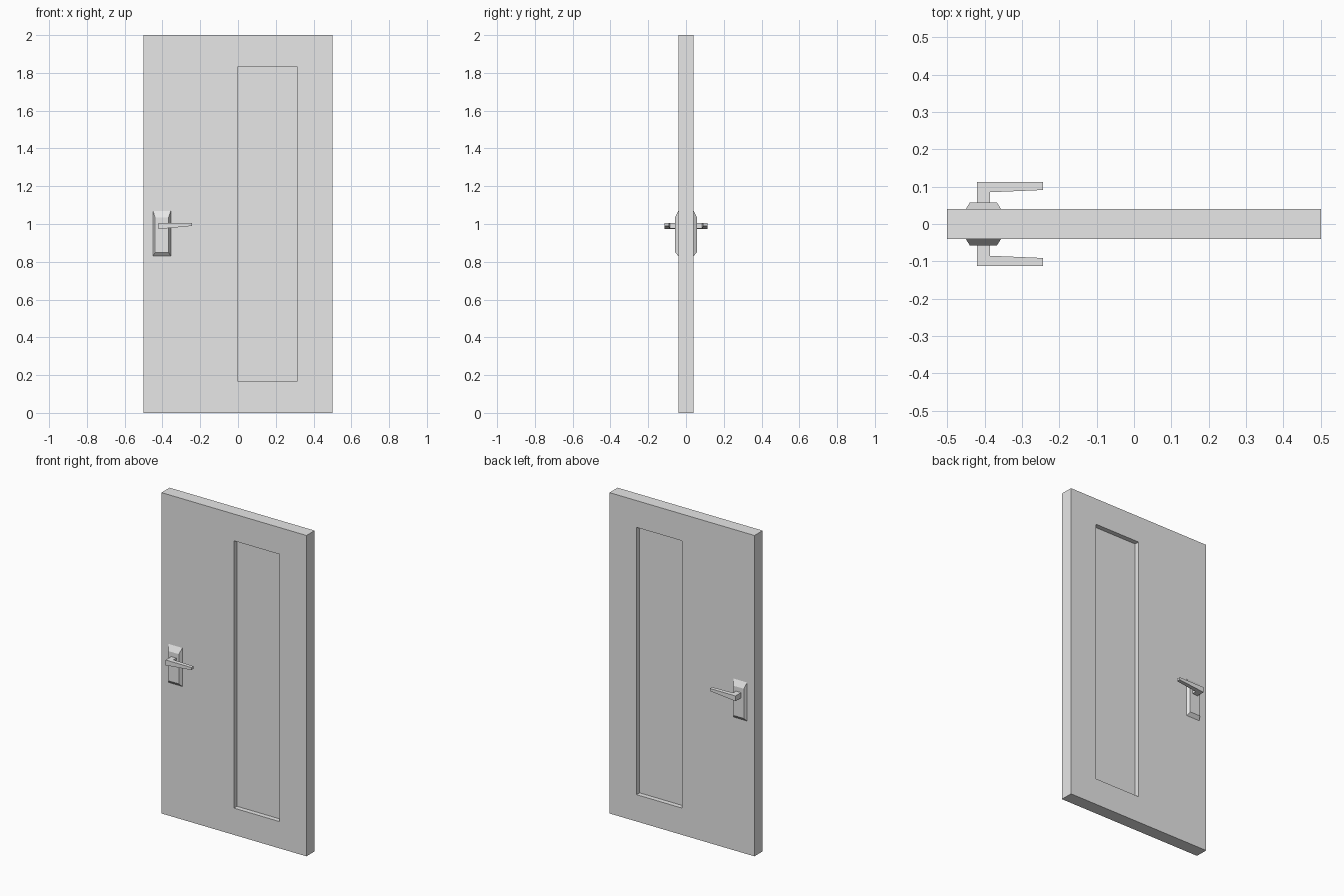
import bpy
import bmesh
from mathutils import Vector

if "Cube" in bpy.data.objects:
    bpy.data.objects.remove(bpy.data.objects["Cube"], do_unlink=True)

GREY = (0.8, 0.8, 0.8, 1.0)
grey = bpy.data.materials.new("plain_grey")
grey.use_nodes = True
grey.diffuse_color = GREY
grey.node_tree.nodes["Principled BSDF"].inputs["Base Color"].default_value = GREY


def finish(bm, name):
    bmesh.ops.recalc_face_normals(bm, faces=bm.faces)
    mesh = bpy.data.meshes.new(name)
    bm.to_mesh(mesh)
    bm.free()
    mesh.materials.append(grey)
    obj = bpy.data.objects.new(name, mesh)
    bpy.context.collection.objects.link(obj)


def loft(name, lower, upper):
    """Solid between two matching loops of points."""
    bm = bmesh.new()
    a = [bm.verts.new(p) for p in lower]
    b = [bm.verts.new(p) for p in upper]
    bm.faces.new(a)
    bm.faces.new(b)
    for i in range(len(a)):
        j = (i + 1) % len(a)
        bm.faces.new((a[i], a[j], b[j], b[i]))
    finish(bm, name)


def rect(x0, x1, z0, z1, y):
    return [(x0, y, z0), (x1, y, z0), (x1, y, z1), (x0, y, z1)]


# Door leaf with a tall recessed panel on both faces
HALF = 0.04
RECESS = 0.03
PX0, PX1, PZ0, PZ1 = 0.0, 0.313, 0.167, 1.833

bm = bmesh.new()
bmesh.ops.create_cube(bm, size=1)
bmesh.ops.scale(bm, vec=(1, 2 * HALF, 2), verts=bm.verts)
bmesh.ops.translate(bm, vec=(0, 0, 1), verts=bm.verts)
for co, no in (((PX0, 0, 0), (1, 0, 0)), ((PX1, 0, 0), (1, 0, 0)),
               ((0, 0, PZ0), (0, 0, 1)), ((0, 0, PZ1), (0, 0, 1))):
    bmesh.ops.bisect_plane(bm, geom=bm.verts[:] + bm.edges[:] + bm.faces[:],
                           plane_co=co, plane_no=no)
bm.normal_update()
panels = []
for f in bm.faces:
    c = f.calc_center_median()
    if abs(f.normal.y) > 0.9 and PX0 < c.x < PX1 and PZ0 < c.z < PZ1:
        panels.append(f)
for f in bmesh.ops.extrude_discrete_faces(bm, faces=panels)["faces"]:
    inward = -1 if f.calc_center_median().y > 0 else 1
    bmesh.ops.translate(bm, vec=Vector((0, inward * RECESS, 0)), verts=f.verts)
finish(bm, "door_leaf")


# Lever underside rises toward its tip
def underside(x):
    return 0.973 + (x + 0.42) * 0.096


LEVER = [(-0.42, 0.058), (-0.42, 0.113), (-0.243, 0.113),
         (-0.243, 0.091), (-0.385, 0.085), (-0.385, 0.058)]

# Handle plate and lever on each side
for side, s in (("front", -1), ("back", 1)):
    loft(side + "_handle_plate",
         rect(-0.45, -0.356, 0.83, 1.07, s * HALF),
         rect(-0.439, -0.367, 0.85, 1.035, s * 0.058))
    loft(side + "_handle_lever",
         [(x, s * y, underside(x)) for x, y in LEVER],
         [(x, s * y, 1.006) for x, y in LEVER])
